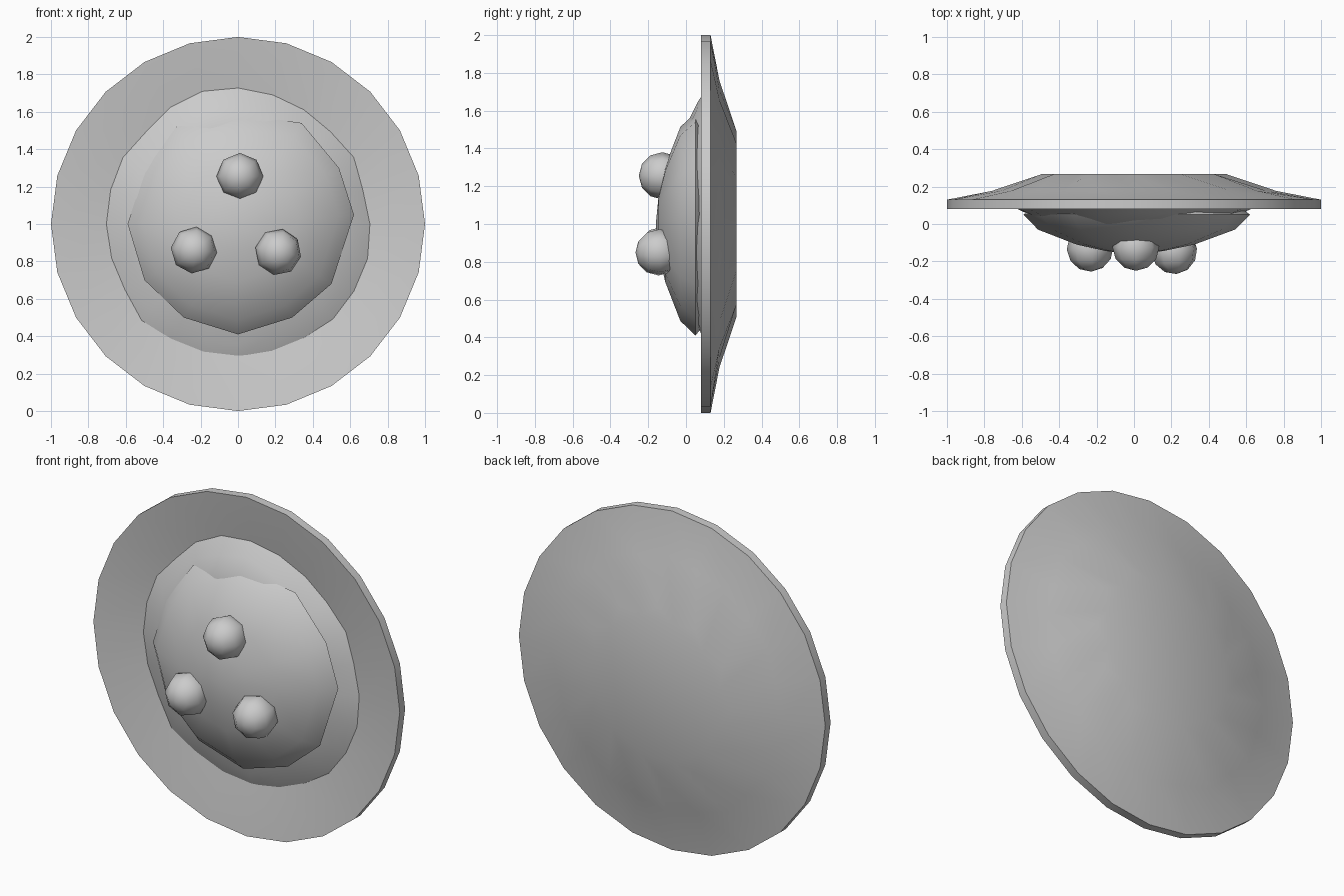
import bpy, bmesh, math, random

if "Cube" in bpy.data.objects:
    bpy.data.objects.remove(bpy.data.objects["Cube"])

random.seed(4)


def ring(n, radius, y):
    """Circle of points facing the front; radius and y may be functions of index and angle."""
    pts = []
    for i in range(n):
        a = 2 * math.pi * i / n
        r = radius(i, a) if callable(radius) else radius
        d = y(i, a) if callable(y) else y
        pts.append((r * math.cos(a), d, 1 + r * math.sin(a)))
    return pts


def loft(name, rings, angle=40):
    """Skin a list of rings; a ring with one point closes as a fan."""
    bm = bmesh.new()
    rows = [[bm.verts.new(p) for p in r] for r in rings]
    for a, b in zip(rows, rows[1:]):
        n = max(len(a), len(b))
        for i in range(n):
            j = (i + 1) % n
            if len(a) == 1:
                bm.faces.new((a[0], b[i], b[j]))
            elif len(b) == 1:
                bm.faces.new((a[i], a[j], b[0]))
            else:
                bm.faces.new((a[i], a[j], b[j], b[i]))
    for row in (rows[0], rows[-1]):
        if len(row) > 1:
            bm.faces.new(row)
    bmesh.ops.recalc_face_normals(bm, faces=bm.faces)
    me = bpy.data.meshes.new(name)
    bm.to_mesh(me)
    bm.free()
    ob = bpy.data.objects.new(name, me)
    bpy.context.collection.objects.link(ob)
    smooth(ob, angle)
    return ob


def smooth(ob, angle):
    bpy.ops.object.select_all(action='DESELECT')
    ob.select_set(True)
    bpy.context.view_layer.objects.active = ob
    bpy.ops.object.shade_smooth_by_angle(angle=math.radians(angle))


# Plate: shallow dish in front, stepped back with a notched foot
loft("plate", [
    [(0, 0.19, 1)],
    ring(24, 0.42, 0.18),
    ring(24, 0.72, 0.12),
    ring(24, 1.0, 0.08),
    ring(24, 1.0, 0.13),
    ring(24, lambda i, a: 0.76 if i % 2 == 0 else 0.76 * math.cos(math.pi / 12), 0.177),
    ring(24, lambda i, a: 0.49 if i % 2 == 0 else 0.42, 0.268),
])

# Thin spread filling the dish, with a wavy edge
wave = [random.uniform(-0.025, 0.025) for _ in range(24)]


def spread_ring(r, y, tilt):
    return ring(24, lambda i, a: r + wave[i],
                lambda i, a: y - tilt * math.sin(a) + wave[(i * 7) % 24] * 0.3)


loft("spread", [
    spread_ring(0.77, 0.16, 0.0),
    spread_ring(0.70, 0.115, 0.005),
    spread_ring(0.63, 0.08, 0.02),
    spread_ring(0.52, 0.03, 0.025),
    [(0, 0.0, 1)],
], 60)

# Domed mound with an uneven outline
outline = [(.62, 1.05), (.54, 1.3), (.34, 1.54), (0, 1.59), (-.33, 1.52), (-.5, 1.28),
           (-.59, 1.0), (-.5, .7), (-.29, .5), (0, .41), (.29, .5), (.5, .68)]


def mound_ring(s, y):
    return [(x * s, y, 1 + (z - 1) * s) for x, z in outline]


loft("mound", [
    mound_ring(0.9, 0.1),
    mound_ring(1.0, 0.05),
    mound_ring(0.87, -0.03),
    mound_ring(0.52, -0.11),
    mound_ring(0.25, -0.145),
    [(0, -0.16, 1)],
], 60)

# Three balls resting on the mound
for k, (x, y, z) in enumerate([(.01, -.125, 1.255), (-.235, -.13, .86), (.215, -.143, .85)]):
    bpy.ops.mesh.primitive_uv_sphere_add(segments=8, ring_count=6, radius=0.125,
                                         location=(x, y, z),
                                         rotation=(math.pi / 2, 0.1 * k, 0.05 * k))
    ball = bpy.context.object
    ball.name = f"ball_{k + 1}"
    smooth(ball, 60)
